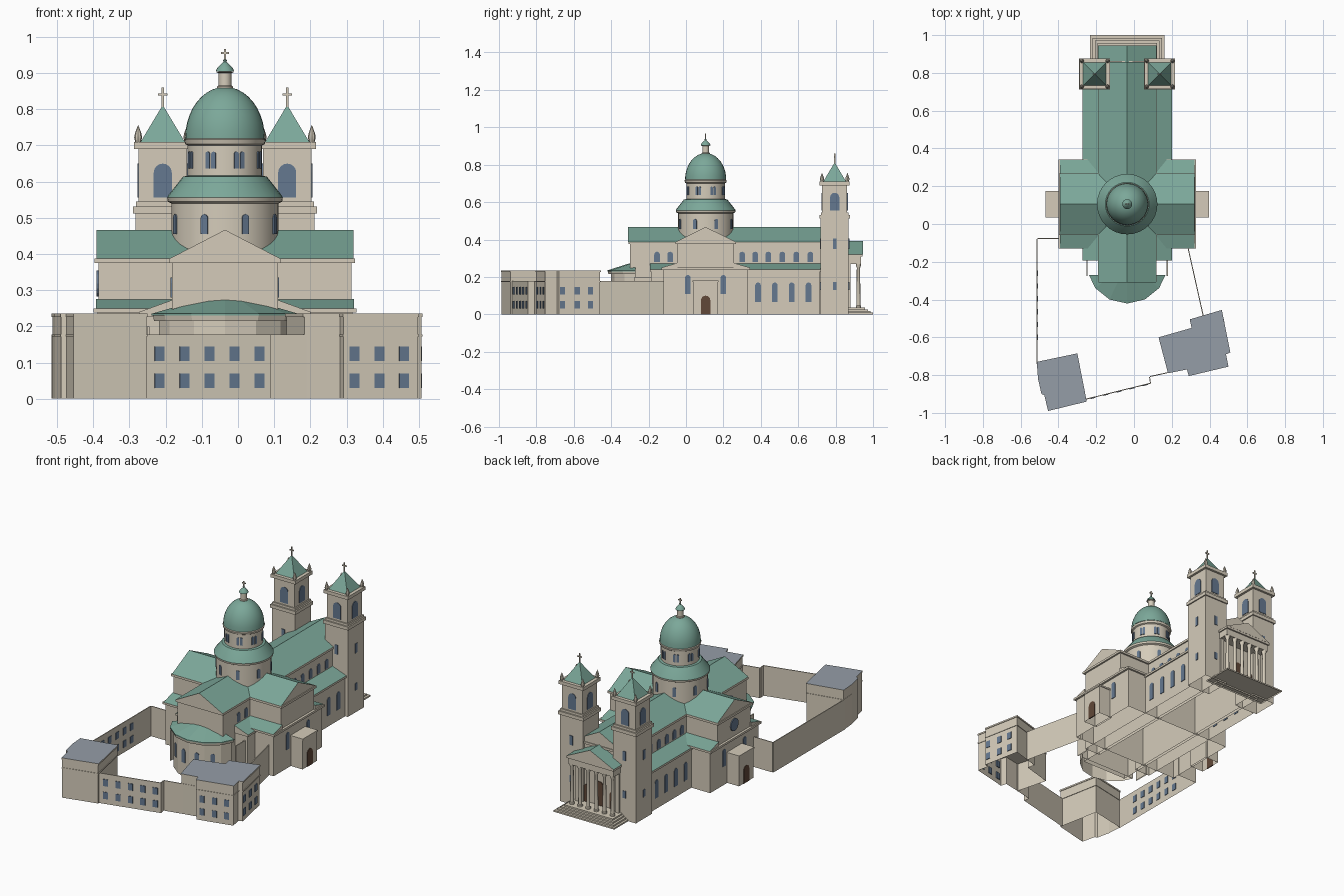
import bpy, bmesh, math
from mathutils import Vector, Matrix

cube = bpy.data.objects.get("Cube")
if cube:
    bpy.data.objects.remove(cube)


def material(name, rgb):
    m = bpy.data.materials.new(name)
    m.use_nodes = True
    m.diffuse_color = (*rgb, 1)
    m.node_tree.nodes["Principled BSDF"].inputs["Base Color"].default_value = (*rgb, 1)
    return m


STONE = material("pale stone", (0.66, 0.60, 0.49))
GREEN = material("copper green", (0.20, 0.39, 0.32))
SLATE = material("slate grey", (0.30, 0.34, 0.39))
GLASS = material("window blue", (0.13, 0.19, 0.28))
WOOD = material("door brown", (0.12, 0.065, 0.04))

CX, CY = -0.036, 0.105          # church axis and dome centre
SIDES = (-1, 1)


def finish(name, bm, mat, top=None, smooth=False, floor=True):
    """Turn a bmesh into an object; upward faces take the top material."""
    bmesh.ops.recalc_face_normals(bm, faces=bm.faces)
    bm.normal_update()
    if floor:
        ground = [f for f in bm.faces if f.normal.z < -0.9 and f.calc_center_median().z < 0.001]
        bmesh.ops.delete(bm, geom=ground, context='FACES')
    for f in bm.faces:
        f.material_index = 1 if top and f.normal.z > 0.05 else 0
        f.smooth = smooth
    me = bpy.data.meshes.new(name)
    bm.to_mesh(me)
    bm.free()
    me.materials.append(mat)
    if top:
        me.materials.append(top)
    if smooth:
        me.set_sharp_from_angle(angle=math.radians(35))
    ob = bpy.data.objects.new(name, me)
    bpy.context.collection.objects.link(ob)
    return ob


def extrude(name, pts, offset, mat, top=None, floor=True):
    """Sweep a planar polygon of 3D points along an offset."""
    bm = bmesh.new()
    off = Vector(offset)
    a = [bm.verts.new(p) for p in pts]
    b = [bm.verts.new(Vector(p) + off) for p in pts]
    n = len(pts)
    bm.faces.new(a)
    bm.faces.new(b[::-1])
    for i in range(n):
        bm.faces.new((a[i], a[(i + 1) % n], b[(i + 1) % n], b[i]))
    return finish(name, bm, mat, top, floor=floor)


def box(name, x, y, hx, hy, z0, z1, mat=STONE, top=None):
    pts = [(x - hx, y - hy, z0), (x + hx, y - hy, z0), (x + hx, y + hy, z0), (x - hx, y + hy, z0)]
    return extrude(name, pts, (0, 0, z1 - z0), mat, top)


def roof_y(name, prof, y0, y1):
    return extrude(name, [(x, y0, z) for x, z in prof], (0, y1 - y0, 0), STONE, GREEN)


def roof_x(name, prof, x0, x1):
    return extrude(name, [(x0, y, z) for y, z in prof], (x1 - x0, 0, 0), STONE, GREEN)


def lathe(name, x, y, prof, seg=32, mat=STONE, smooth=True, cut_y=None, turn=0.0):
    bm = bmesh.new()
    rings = []
    for r, z in prof:
        angles = [turn + 2 * math.pi * i / seg for i in range(seg)]
        rings.append([bm.verts.new((x + r * math.cos(a), y + r * math.sin(a), z)) for a in angles])
    for lo, hi in zip(rings, rings[1:]):
        for i in range(seg):
            j = (i + 1) % seg
            bm.faces.new((lo[i], lo[j], hi[j], hi[i]))
    bmesh.ops.remove_doubles(bm, verts=bm.verts, dist=1e-5)
    if cut_y is not None:
        bmesh.ops.bisect_plane(bm, geom=bm.verts[:] + bm.edges[:] + bm.faces[:],
                               plane_co=(0, cut_y, 0), plane_no=(0, 1, 0), clear_outer=True)
        bmesh.ops.edgenet_fill(bm, edges=[e for e in bm.edges if e.is_boundary])
    return finish(name, bm, mat, smooth=smooth)


def window(name, x, y, angle, w, z0, z1, arch=True, mat=GLASS):
    """Thin plate on a wall whose outward normal points along angle."""
    h = w / 2
    prof = [(-h, z0), (h, z0)]
    if arch:
        prof += [(h * math.cos(t * math.pi / 8), z1 - h + h * math.sin(t * math.pi / 8)) for t in range(9)]
    else:
        prof += [(h, z1), (-h, z1)]
    n = Vector((math.cos(angle), math.sin(angle), 0))
    u = Vector((-n.y, n.x, 0))
    base = Vector((x, y, 0)) - n * 0.003
    pts = [base + u * s + Vector((0, 0, z)) for s, z in prof]
    return extrude(name, pts, n * 0.006, mat, floor=False)


def cross(name, x, y, z0, z1, arm):
    box(name + "_post", x, y, 0.003, 0.003, z0, z1)
    zc = z0 + (z1 - z0) * 0.66
    box(name + "_arm", x, y, arm, 0.003, zc - 0.003, zc + 0.003)


# Nave and chancel
box("nave", CX, 0.277, 0.147, 0.577, 0, 0.375)
box("nave_cornice", CX, 0.277, 0.154, 0.585, 0.375, 0.388)
roof_y("nave_roof", [(CX - 0.152, 0.388), (CX + 0.152, 0.388), (CX, 0.467)], -0.31, 0.858)

# Aisles with lean-to roofs and windows
for s in SIDES:
    side = "left" if s > 0 else "right"
    ang = 0 if s > 0 else math.pi
    box(side + "_aisle", CX + s * 0.18, 0.265, 0.05, 0.452, 0, 0.232)
    box(side + "_aisle_cornice", CX + s * 0.185, 0.265, 0.052, 0.458, 0.228, 0.24)
    roof_y(side + "_aisle_roof", [(CX + s * 0.237, 0.24), (CX + s * 0.14, 0.24), (CX + s * 0.14, 0.275)],
           -0.193, 0.725)
    for y in (0.385, 0.475, 0.565, 0.655):
        window("aisle_window", CX + s * 0.23, y, ang, 0.03, 0.065, 0.17)
    for y in (-0.155, -0.085, 0.3, 0.37, 0.44, 0.515, 0.59, 0.665):
        window("clerestory_window", CX + s * 0.147, y, ang, 0.03, 0.28, 0.335)
    # Corner lean-tos beside the transept
    for t in SIDES:
        roof_x("corner_roof", [(CY + t * 0.235, 0.25), (CY + t * 0.15, 0.25), (CY + t * 0.15, 0.275)],
               CX + s * 0.14, CX + s * 0.357)
    # Transept end windows, porch and door
    for t in SIDES:
        window("transept_window", CX + s * 0.352, CY + t * 0.095, ang, 0.03, 0.11, 0.21)
    box(side + "_porch", CX + s * 0.385, CY, 0.044, 0.066, 0, 0.172)
    box(side + "_porch_cornice", CX + s * 0.387, CY, 0.046, 0.07, 0.172, 0.181)
    window(side + "_porch_door", CX + s * 0.429, CY, ang, 0.05, 0, 0.1, mat=WOOD)
    # Thin yard wall beside the apse
    box(side + "_apse_wall", CX + s * 0.212, -0.23, 0.003, 0.045, 0, 0.2)

# Transept
box("transept_base", CX, CY, 0.352, 0.225, 0, 0.238)
box("transept_base_cornice", CX, CY, 0.364, 0.236, 0.238, 0.25)
box("transept", CX, CY, 0.35, 0.152, 0.24, 0.375)
box("transept_cornice", CX, CY, 0.36, 0.162, 0.375, 0.388)
roof_x("transept_roof", [(CY - 0.16, 0.388), (CY + 0.16, 0.388), (CY, 0.467)], CX - 0.355, CX + 0.355)
rose = [(CX - 0.355, CY + 0.036 * math.cos(i * math.pi / 8), 0.318 + 0.036 * math.sin(i * math.pi / 8))
        for i in range(16)]
extrude("rose_window", rose, (0.008, 0, 0), GLASS)

# Apse
apse = dict(seg=14, smooth=False, cut_y=-0.27, turn=-math.pi / 2)
lathe("apse", CX, -0.205, [(0, 0), (0.197, 0), (0.197, 0.22), (0, 0.22)], **apse)
lathe("apse_cornice", CX, -0.205, [(0, 0.215), (0.21, 0.215), (0.213, 0.23), (0, 0.23)], **apse)
lathe("apse_roof", CX, -0.205, [(0, 0.23), (0.216, 0.23), (0.216, 0.235), (0, 0.303)], mat=GREEN, **apse)
for k in (-1.5, -0.5, 0.5, 1.5):
    a = -math.pi / 2 + k * 2 * math.pi / 14
    r = 0.197 * math.cos(math.pi / 14)
    window("apse_window", CX + r * math.cos(a), -0.205 + r * math.sin(a), a, 0.025, 0.08, 0.16)

# Dome: drums, skirt roof, shell and lantern
lathe("lower_drum", CX, CY, [(0.148, 0.3), (0.148, 0.54), (0.158, 0.545), (0.16, 0.556), (0, 0.556)])
lathe("skirt_roof", CX, CY, [(0.16, 0.556), (0.157, 0.562), (0.116, 0.614), (0.1, 0.617)], mat=GREEN)
lathe("upper_drum", CX, CY, [(0.103, 0.6), (0.103, 0.7), (0.11, 0.704), (0.113, 0.716), (0.108, 0.72), (0, 0.72)])
dome = [(0.11 * math.cos(t * math.pi / 20), 0.72 + 0.142 * math.sin(t * math.pi / 20)) for t in range(11)]
lathe("dome_shell", CX, CY, dome, mat=GREEN)
lathe("lantern", CX, CY, [(0.022, 0.855), (0.022, 0.863), (0.018, 0.866), (0.018, 0.9), (0.025, 0.903), (0, 0.906)], 16)
lathe("lantern_cap", CX, CY, [(0.026, 0.904), (0.021, 0.915), (0.01, 0.926), (0.004, 0.931), (0.006, 0.936), (0, 0.94)],
      16, GREEN)
cross("dome_cross", CX, CY, 0.935, 0.967, 0.011)
for i in range(8):
    a = math.pi / 8 + i * math.pi / 4
    window("lower_drum_window", CX + 0.148 * math.cos(a), CY + 0.148 * math.sin(a), a, 0.02, 0.455, 0.51)
    for b in (a - 0.085, a + 0.085):
        window("upper_drum_window", CX + 0.103 * math.cos(b), CY + 0.103 * math.sin(b), b, 0.013, 0.637, 0.683)

# Twin bell towers
TY = 0.795
for s in SIDES:
    tx = CX + s * 0.172
    for name, h, z0, z1 in (("shaft", 0.075, 0, 0.512), ("shaft_cornice", 0.082, 0.512, 0.532),
                            ("belfry_plinth", 0.074, 0.532, 0.545), ("belfry", 0.067, 0.545, 0.69),
                            ("belfry_cornice", 0.08, 0.69, 0.71)):
        box("tower_" + name, tx, TY, h, h, z0, z1)
    root2 = math.sqrt(2)
    lathe("tower_spire", tx, TY, [(0.061 * root2, 0.71), (0, 0.812)], 4, GREEN, False, turn=math.pi / 4)
    cross("tower_cross", tx, TY, 0.805, 0.86, 0.013)
    for i in range(4):
        a = i * math.pi / 2
        c, d = math.cos(a), math.sin(a)
        window("belfry_window", tx + 0.067 * c, TY + 0.067 * d, a, 0.05, 0.556, 0.65)
        for z0, z1 in ((0.13, 0.172), (0.35, 0.405)):
            window("shaft_window", tx + 0.075 * c, TY + 0.075 * d, a, 0.02, z0, z1, False)
        lathe("pinnacle", tx + 0.068 * (c - d), TY + 0.068 * (c + d),
              [(0.008, 0.71), (0.011, 0.722), (0.009, 0.733), (0.003, 0.75), (0, 0.757)], 8)

# Portico: steps, columns, entablature, pediment, doors
for i in range(4):
    box("portico_step", CX, 0.91 - i * 0.007, 0.197 - i * 0.013, 0.09 - i * 0.007, i * 0.009, i * 0.009 + 0.009)
for i in range(6):
    x = CX - 0.132 + i * 0.0528
    lathe("portico_column", x, 0.922, [(0.014, 0.036), (0.014, 0.044), (0.0105, 0.048), (0.009, 0.25),
                                       (0.014, 0.262), (0.014, 0.27), (0, 0.27)], 12)
for s in SIDES:
    box("portico_pilaster", CX + s * 0.132, 0.87, 0.011, 0.01, 0.03, 0.27)
box("portico_entablature", CX, 0.895, 0.147, 0.04, 0.27, 0.308)
box("portico_cornice", CX, 0.898, 0.154, 0.046, 0.308, 0.32)
roof_y("portico_roof", [(CX - 0.154, 0.32), (CX + 0.154, 0.32), (CX, 0.393)], 0.85, 0.945)
for dx, w, h in ((-0.085, 0.035, 0.1), (0, 0.05, 0.14), (0.085, 0.035, 0.1)):
    window("portico_door", CX + dx, 0.856, math.pi / 2, w, 0.036, 0.036 + h, mat=WOOD)


# Courtyard pavilions and walls
def pavilion(name, pts):
    mx = sum(p[0] for p in pts) / len(pts)
    my = sum(p[1] for p in pts) / len(pts)

    def layer(part, k, z0, z1, top=None):
        ring = [(mx + (x - mx) * k, my + (y - my) * k, z0) for x, y in pts]
        extrude(name + part, ring, (0, 0, z1 - z0), STONE, top)
    layer("_body", 0.98, 0, 0.226)
    layer("_band", 1.0, 0.172, 0.178)
    layer("_roof", 1.0, 0.226, 0.235, SLATE)


def wall(name, p, q, h=0.177):
    n = Vector((q[1] - p[1], p[0] - q[0], 0)).normalized() * 0.005
    pts = [(*p, 0), (*q, 0), Vector((*q, 0)) - n, Vector((*p, 0)) - n]
    extrude(name, pts, (0, 0, h), STONE)


def window_rows(p, q, fractions):
    a = math.atan2(p[0] - q[0], q[1] - p[1])
    for t in fractions:
        for z in (0.03, 0.105):
            window("court_window", p[0] + (q[0] - p[0]) * t, p[1] + (q[1] - p[1]) * t, a, 0.028, z, z + 0.04, False)


pavilion("west_pavilion", [(-0.515, -0.73), (-0.3, -0.685), (-0.25, -0.94), (-0.455, -0.99),
                           (-0.475, -0.905), (-0.49, -0.9), (-0.508, -0.82)])
pavilion("east_pavilion", [(0.13, -0.6), (0.305, -0.55), (0.295, -0.505), (0.465, -0.455), (0.51, -0.68),
                           (0.487, -0.69), (0.5, -0.755), (0.29, -0.805), (0.28, -0.77), (0.18, -0.79)])
wall("west_wall", (-0.51, -0.74), (-0.51, -0.08))
wall("west_return_wall", (-0.51, -0.08), (-0.385, -0.08))
wall("front_wall", (-0.255, -0.93), (0.09, -0.845))
wall("front_wall_jog", (0.09, -0.845), (0.085, -0.81))
wall("front_wall_end", (0.085, -0.81), (0.19, -0.787))
wall("east_wall", (0.37, -0.49), (0.285, -0.11))
window_rows((-0.255, -0.93), (0.09, -0.845), (0.11, 0.31, 0.51, 0.71, 0.91))
window_rows((0.292, -0.8), (0.498, -0.752), (0.14, 0.48, 0.81))
window_rows((0.507, -0.68), (0.463, -0.458), (0.09, 0.44, 0.76))
window_rows((-0.51, -0.6), (-0.51, -0.26), [i / 5 for i in range(6)])
